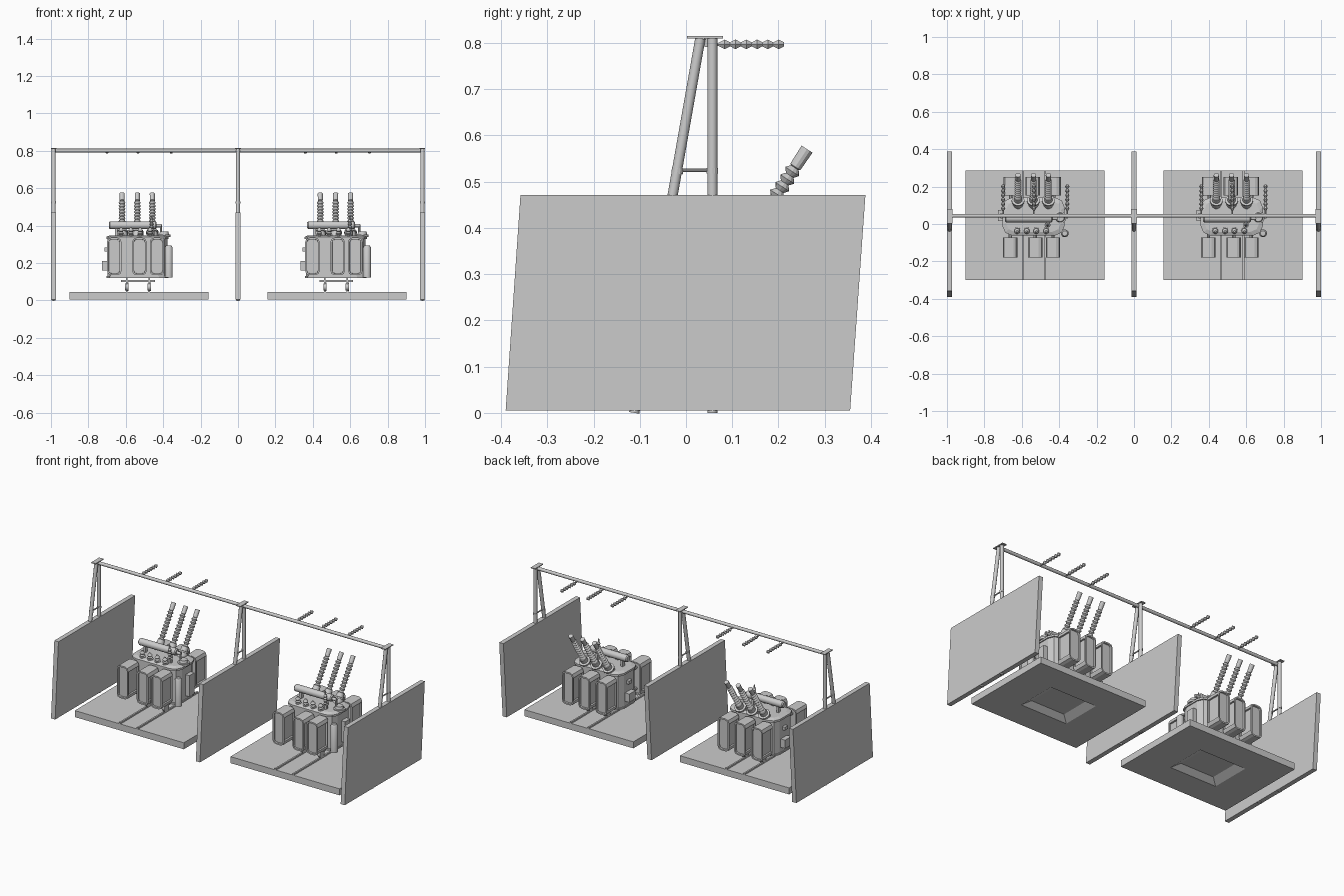
import bpy, bmesh, math
from mathutils import Vector

if "Cube" in bpy.data.objects:
    bpy.data.objects.remove(bpy.data.objects["Cube"])

def finish(name, bm, smooth=False):
    bmesh.ops.recalc_face_normals(bm, faces=bm.faces)
    me = bpy.data.meshes.new(name)
    bm.to_mesh(me)
    bm.free()
    ob = bpy.data.objects.new(name, me)
    bpy.context.collection.objects.link(ob)
    if smooth:
        me.shade_smooth()
        me.set_sharp_from_angle(angle=math.radians(35))
    return ob

def loft(name, rings, smooth=False):
    """Skin a list of equal-length point rings and cap both ends."""
    bm = bmesh.new()
    vs = [[bm.verts.new(p) for p in r] for r in rings]
    n = len(vs[0])
    for a, b in zip(vs, vs[1:]):
        for i in range(n):
            bm.faces.new((a[i], a[(i + 1) % n], b[(i + 1) % n], b[i]))
    bm.faces.new(vs[0])
    bm.faces.new(vs[-1])
    return finish(name, bm, smooth)

def lathe(name, start, axis, profile, n=12, smooth=False):
    """Turn (radius, distance) pairs around an axis."""
    q = Vector((0, 0, 1)).rotation_difference(Vector(axis).normalized())
    s = Vector(start)
    return loft(name, [[s + q @ Vector((r * math.cos(2 * math.pi * i / n),
                                        r * math.sin(2 * math.pi * i / n), t))
                        for i in range(n)] for r, t in profile], smooth)

def rod(name, a, b, r, n=12):
    d = Vector(b) - Vector(a)
    return lathe(name, a, d, [(r, 0), (r, d.length)], n, True)

def box(name, x0, x1, y0, y1, z0, z1):
    return loft(name, [[(x0, y0, z), (x1, y0, z), (x1, y1, z), (x0, y1, z)] for z in (z0, z1)])

def sheds(t0, t1, count, r_in, r_out):
    """Zigzag insulator profile."""
    step = (t1 - t0) / count
    out = []
    for i in range(count):
        out += [(r_in, t0 + i * step), (r_out, t0 + (i + 0.5) * step)]
    return out + [(r_in, t1)]

def radiator(name, cx, w, y0, y1, z0, z1, c=0.022):
    """Cooler bank with rounded ends and recessed panels on its faces."""
    prof = []
    for sx, sz, a0 in ((1, 1, 0), (-1, 1, 90), (-1, -1, 180), (1, -1, 270)):
        px = cx + sx * (w / 2 - c)
        pz = (z1 if sz > 0 else z0) - sz * c
        for k in range(3):
            a = math.radians(a0 + 45 * k)
            prof.append((px + c * math.cos(a), pz + c * math.sin(a)))
    ob = loft(name, [[(x, y, z) for x, z in prof] for y in (y0, y1)])
    bm = bmesh.new()
    bm.from_mesh(ob.data)
    big = [f for f in bm.faces if f.calc_area() > 0.008]
    bmesh.ops.inset_individual(bm, faces=big, thickness=0.009, depth=0)
    bmesh.ops.inset_individual(bm, faces=big, thickness=0.001, depth=-0.010)
    bm.to_mesh(ob.data)
    bm.free()

# Fire walls, A-frame supports
for x in (-0.986, 0, 0.986):
    loft("fire_wall", [[(x + s, y, z) for y, z in
         ((-0.39, 0.005), (0.355, 0.005), (0.388, 0.471), (-0.358, 0.471))] for s in (-0.014, 0.014)])
    rod("vertical_leg", (x, 0.057, 0), (x, 0.057, 0.81), 0.011)
    rod("slanted_leg", (x, -0.112, 0), (x, 0.031, 0.81), 0.011)
    rod("leg_tie", (x, -0.018, 0.525), (x, 0.057, 0.525), 0.004, 8)
    lathe("leg_collar", (x, 0.057, 0.518), (0, 0, 1), [(0.0125, 0), (0.0125, 0.012)])
    lathe("leg_collar", (x, -0.0195, 0.518), (0.0, 0.17, 1), [(0.0125, 0), (0.0125, 0.012)])
    box("top_plate", x - 0.015, x + 0.015, 0.002, 0.08, 0.810, 0.815)
rod("gantry_beam", (-0.986, 0.044, 0.801), (0.986, 0.044, 0.801), 0.010)

def transformer(cx):
    X = lambda v: cx + v
    # Foundation slab with a pit in the underside
    rect = lambda a, b, z, yc=-0.0075: [(X(i * a), yc + j * b, z) for i, j in
                                       ((-1, -1), (1, -1), (1, 1), (-1, 1))]
    loft("foundation_pad", [rect(0.371, 0.2925, 0.045), rect(0.371, 0.2925, 0.005),
                            rect(0.16, 0.125, 0.005), rect(0.115, 0.09, 0.032)])
    # Overhead insulator strings
    for x in (-0.17, -0.005, 0.173):
        lathe("insulator_string", (X(x), 0.05, 0.797), (0, 1, 0),
              [(0.004, 0), (0.004, 0.02)] + sheds(0.022, 0.162, 6, 0.005, 0.012), 6)
    # Rails, wheels and axle beams
    for x in (-0.065, 0.055):
        box("rail", X(x - 0.005), X(x + 0.005), -0.3, 0.285, 0.044, 0.054)
        for y in (-0.03, 0.10):
            lathe("wheel", (X(x - 0.009), y, 0.072), (1, 0, 0),
                  [(0.019, 0), (0.019, 0.012), (0.023, 0.012), (0.023, 0.018)], 14, True)
            box("wheel_bracket", X(x - 0.004), X(x + 0.004), y - 0.01, y + 0.01, 0.07, 0.125)
    for y in (-0.03, 0.10):
        box("axle_beam", X(-0.095), X(0.085), y - 0.008, y + 0.008, 0.098, 0.109)
    # Tank with chamfered ends, lid flange
    def oval(g, z):
        a, b, c, m, yc = 0.16 + g, 0.095 + g, 0.05, -0.0075, 0.04
        return [(X(m + i), yc + j, z) for i, j in ((-a, -b + c), (-a + c * .3, -b + c * .3), (-a + c, -b),
                (a - c, -b), (a - c * .3, -b + c * .3), (a, -b + c), (a, b - c), (a - c * .3, b - c * .3),
                (a - c, b), (-a + c, b), (-a + c * .3, b - c * .3), (-a, b - c))]
    loft("tank", [oval(0, 0.123), oval(0, 0.335)])
    loft("tank_base_flange", [oval(0.005, 0.121), oval(0.005, 0.130)])
    loft("tank_lid", [oval(0.006, 0.328), oval(0.006, 0.340), oval(-0.012, 0.348)])
    # Cooler banks front and back, with feed pipes
    for side, cols in ((-1, (-0.132, 0.003, 0.097)), (1, (-0.128, -0.012, 0.1))):
        y0, y1 = sorted((-0.073, -0.178)) if side < 0 else (0.152, 0.252)
        for x in cols:
            radiator("radiator", X(x), 0.077, y0, y1, 0.135, 0.335)
            for z in (0.17, 0.30):
                rod("radiator_pipe", (X(x), 0.04, z), (X(x), y1 - 0.01 if side < 0 else y0 + 0.01, z), 0.009, 8)
    # Main bushings on turrets, leaning backwards
    for x in (-0.09, -0.008, 0.072):
        lathe("bushing_turret", (X(x), 0.100, 0.325), (0, 0.55, 0.83),
              [(0.029, 0), (0.029, 0.04), (0.034, 0.041), (0.034, 0.049), (0.022, 0.05), (0.020, 0.075)],
              14, True)
        lathe("main_bushing", (X(x), 0.137, 0.382), (0, 0.55, 0.83),
              sheds(0, 0.178, 9, 0.010, 0.018) + [(0.013, 0.18), (0.014, 0.226)], 12)
    # Low voltage bushings
    for x in (-0.095, -0.043, 0.007, 0.06):
        lathe("small_bushing", (X(x), -0.033, 0.34), (0, -0.15, 1),
              [(0.017, 0), (0.017, 0.012)] + sheds(0.012, 0.042, 2, 0.009, 0.015) + [(0.005, 0.05)], 10)
    lathe("neutral_bushing", (X(0.068), -0.005, 0.34), (0, 0, 1),
          [(0.016, 0), (0.016, 0.03)] + sheds(0.03, 0.09, 4, 0.006, 0.011) + [(0.003, 0.112)], 10)
    # Oil conservator on its stands
    lathe("conservator", (X(-0.16), 0.03, 0.402), (1, 0, 0),
          [(0.016, 0), (0.021, 0.006), (0.021, 0.249), (0.016, 0.255)], 16, True)
    rod("conservator_stub", (X(0.09), 0.03, 0.400), (X(0.122), 0.03, 0.400), 0.009)
    rod("relay_pipe", (X(0.118), 0.03, 0.34), (X(0.118), 0.03, 0.405), 0.006, 8)
    for x in (-0.12, 0.05):
        box("conservator_stand", X(x - 0.007), X(x + 0.007), 0.02, 0.04, 0.34, 0.39)
    lathe("tap_changer_head", (X(0.135), 0.035, 0.338), (0, 0, 1),
          [(0.034, 0), (0.034, 0.014), (0.026, 0.015), (0.022, 0.03)], 14, True)
    # Side cylinder and control boxes
    lathe("filter_cylinder", (X(0.160), -0.05, 0.123), (0, 0, 1),
          [(0.021, 0), (0.021, 0.16), (0.014, 0.17)], 14, True)
    rod("filter_pipe", (X(0.12), 0, 0.25), (X(0.160), -0.05, 0.25), 0.007, 8)
    box("control_box", X(-0.197), X(-0.165), 0.015, 0.075, 0.160, 0.212)
    box("junction_box", X(-0.185), X(-0.165), 0.03, 0.06, 0.262, 0.282)
    box("drive_cabinet", X(0.15), X(0.178), 0.03, 0.08, 0.15, 0.28)

for cx in (-0.53, 0.53):
    transformer(cx)
